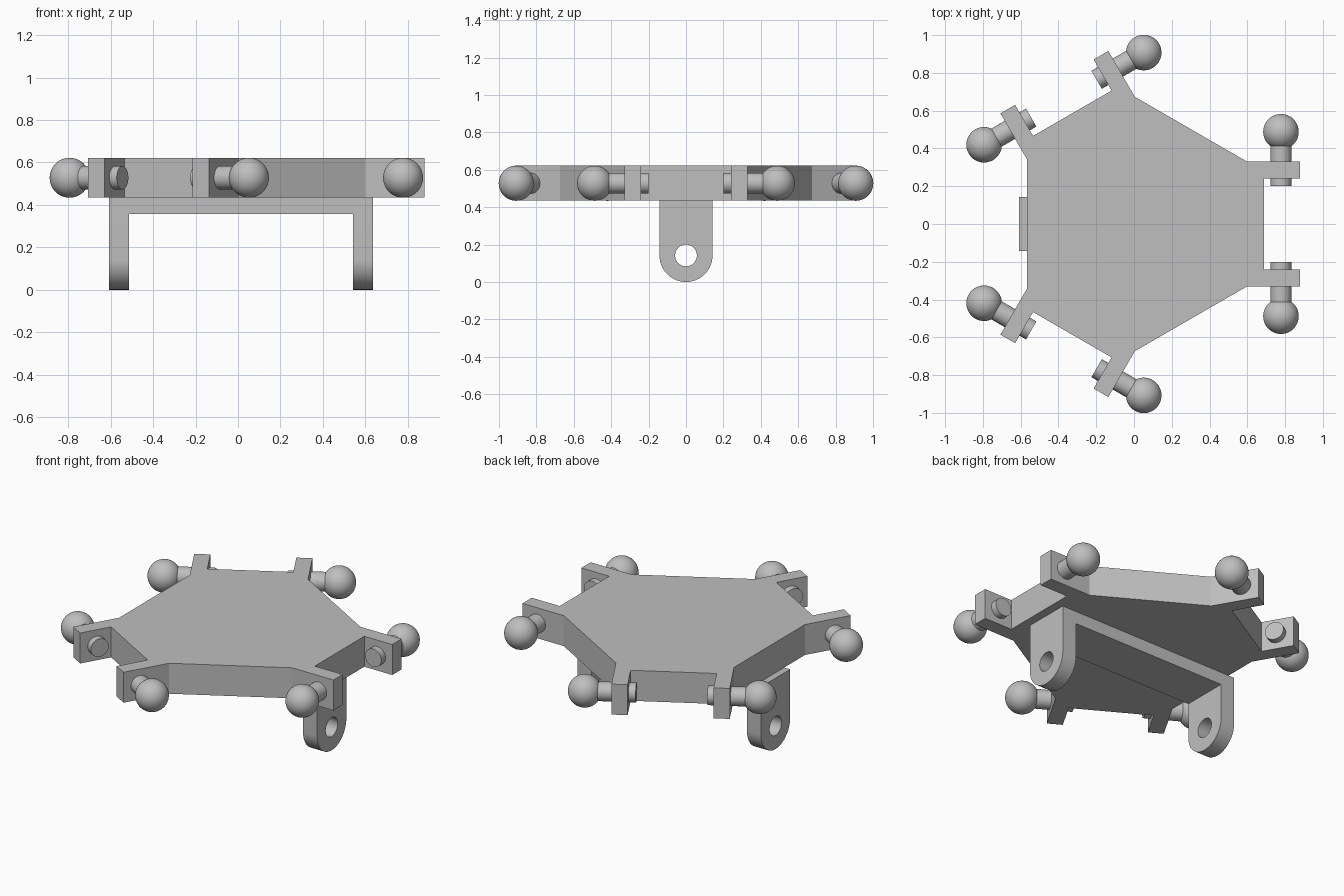
import bpy, bmesh, math
from mathutils import Matrix, Vector

if "Cube" in bpy.data.objects:
    bpy.data.objects.remove(bpy.data.objects["Cube"], do_unlink=True)

grey = bpy.data.materials.new("plain grey")
grey.use_nodes = True
grey.diffuse_color = (0.52, 0.52, 0.52, 1)
grey.node_tree.nodes["Principled BSDF"].inputs["Base Color"].default_value = grey.diffuse_color

CENTRE = Vector((0.012, 0, 0))   # axis of the threefold symmetry
PLATE_LOW, PLATE_TOP = 0.435, 0.622
PEG_Z = 0.528


def finish(name, bm, smooth=False):
    bmesh.ops.recalc_face_normals(bm, faces=bm.faces)
    mesh = bpy.data.meshes.new(name)
    bm.to_mesh(mesh)
    bm.free()
    obj = bpy.data.objects.new(name, mesh)
    bpy.context.collection.objects.link(obj)
    mesh.materials.append(grey)
    if smooth:
        shade(obj)
    return obj


def shade(obj):
    bpy.ops.object.select_all(action='DESELECT')
    obj.select_set(True)
    bpy.context.view_layer.objects.active = obj
    bpy.ops.object.shade_smooth_by_angle(angle=math.radians(30))


def prism(name, points, along):
    bm = bmesh.new()
    face = bm.faces.new([bm.verts.new(p) for p in points])
    grown = bmesh.ops.extrude_face_region(bm, geom=[face])["geom"]
    bmesh.ops.translate(bm, vec=along, verts=[v for v in grown if isinstance(v, bmesh.types.BMVert)])
    return finish(name, bm)


def cylinder(name, centre, radius, length, rotation, smooth=True):
    bm = bmesh.new()
    bmesh.ops.create_cone(bm, cap_ends=True, segments=48, radius1=radius, radius2=radius,
                          depth=length, matrix=Matrix.Translation(centre) @ rotation)
    return finish(name, bm, smooth)


def cut(obj, cutter):
    mod = obj.modifiers.new("cut", 'BOOLEAN')
    mod.operation = 'DIFFERENCE'
    mod.solver = 'EXACT'
    mod.object = cutter
    bpy.context.view_layer.objects.active = obj
    bpy.ops.object.modifier_apply(modifier=mod.name)
    bpy.data.objects.remove(cutter, do_unlink=True)


# Plate: one side with its two tabs, turned three times
half = [(0.587, 0.33), (0.867, 0.33), (0.867, 0.24), (0.677, 0.24)]
side = [(x, -y) for x, y in half] + half[::-1]
outline = []
for k in range(3):
    turn = Matrix.Rotation(k * math.tau / 3, 3, 'Z')
    outline += [turn @ Vector((x, y, PLATE_LOW)) + CENTRE for x, y in side]
prism("plate", outline, (0, 0, PLATE_TOP - PLATE_LOW))

# Ball studs through every tab
for k in range(3):
    turn = Matrix.Rotation(k * math.tau / 3, 4, 'Z')
    for s, label in ((1, "a"), (-1, "b")):
        lie = turn @ Matrix.Rotation(math.pi / 2, 4, 'X')
        middle = turn @ Vector((0.766, s * 0.325, PEG_Z)) + CENTRE
        cylinder(f"stud_{k + 1}{label}", middle, 0.055, 0.25, lie)
        bm = bmesh.new()
        place = Matrix.Translation(turn @ Vector((0.766, s * 0.488, PEG_Z)) + CENTRE)
        bmesh.ops.create_uvsphere(bm, u_segments=48, v_segments=24, radius=0.094, matrix=place)
        finish(f"ball_{k + 1}{label}", bm, True)

# Bracket: rounded bar along x, hollowed between the legs and drilled
LEFT, RIGHT, R = -0.608, 0.636, 0.142
profile = [(LEFT, R, PLATE_LOW), (LEFT, -R, PLATE_LOW)]
for i in range(33):
    a = math.pi + math.pi * i / 32
    profile.append((LEFT, R * math.cos(a), R + R * math.sin(a)))
bracket = prism("bracket", profile, (RIGHT - LEFT, 0, 0))
gap = [(-0.513, -0.3, -0.1), (0.541, -0.3, -0.1), (0.541, -0.3, 0.358), (-0.513, -0.3, 0.358)]
cut(bracket, prism("gap_cutter", gap, (0, 0.6, 0)))
cut(bracket, cylinder("hole_cutter", (0, 0, R), 0.058, 2, Matrix.Rotation(math.pi / 2, 4, 'Y'), False))
shade(bracket)
